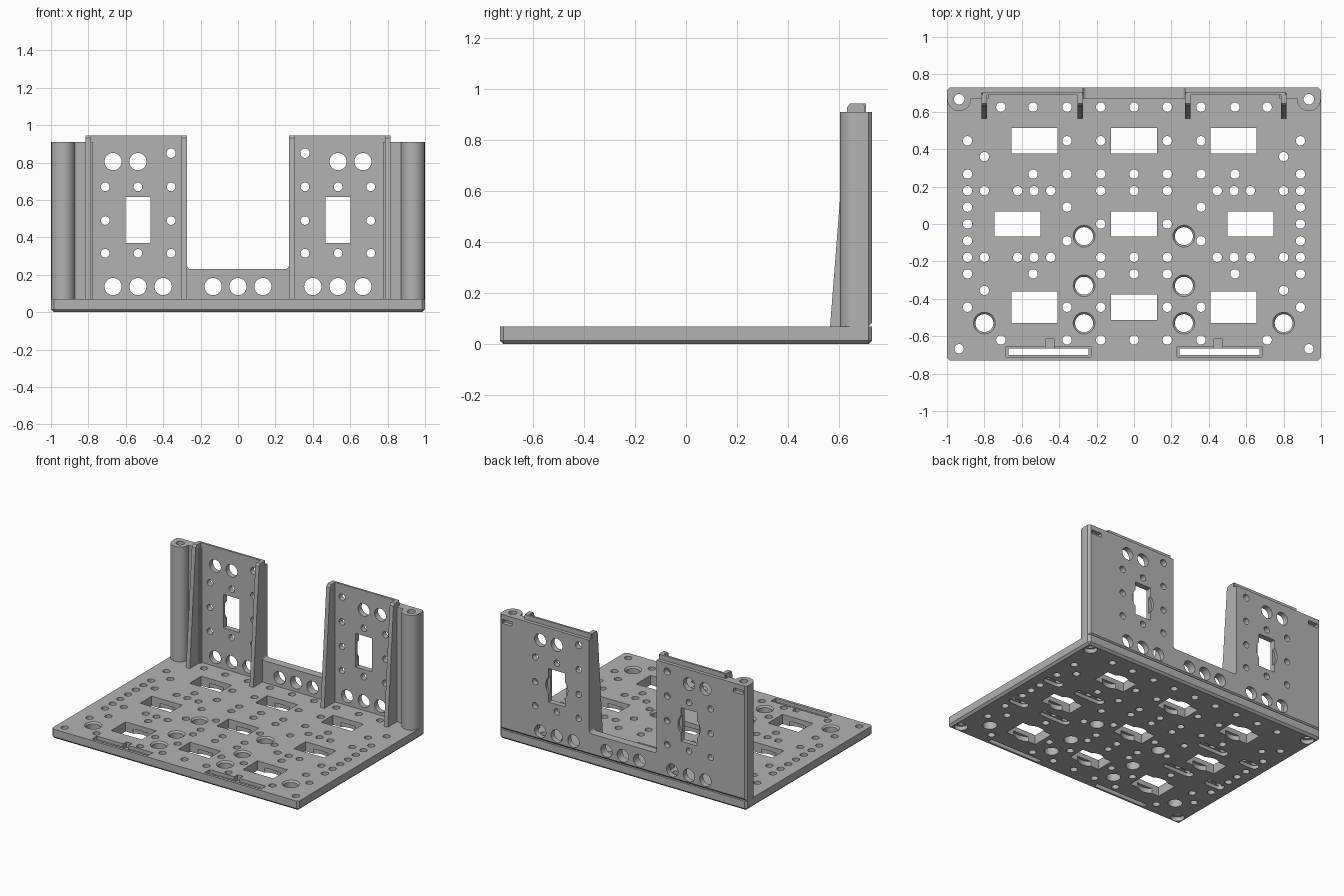
import bpy, bmesh, math
from mathutils import Matrix, Vector

if "Cube" in bpy.data.objects:
    bpy.data.objects.remove(bpy.data.objects["Cube"])

grey = bpy.data.materials.new("plain grey")
grey.use_nodes = True
grey.diffuse_color = (0.45, 0.45, 0.45, 1)
grey.node_tree.nodes["Principled BSDF"].inputs["Base Color"].default_value = (0.45, 0.45, 0.45, 1)


def finish(name, bm):
    bmesh.ops.recalc_face_normals(bm, faces=bm.faces)
    mesh = bpy.data.meshes.new(name)
    bm.to_mesh(mesh)
    bm.free()
    mesh.materials.append(grey)
    obj = bpy.data.objects.new(name, mesh)
    bpy.context.collection.objects.link(obj)
    return obj


def add_box(bm, x0, x1, y0, y1, z0, z1):
    size = Matrix.Diagonal((x1 - x0, y1 - y0, z1 - z0, 1))
    mid = Matrix.Translation(((x0 + x1) / 2, (y0 + y1) / 2, (z0 + z1) / 2))
    bmesh.ops.create_cube(bm, size=1, matrix=mid @ size)


def add_rod(bm, start, end, r0, r1=None, sides=32):
    a, b = Vector(start), Vector(end)
    turn = (b - a).to_track_quat('Z', 'Y').to_matrix().to_4x4()
    bmesh.ops.create_cone(bm, cap_ends=True, segments=sides, radius1=r0,
                          radius2=r1 or r0, depth=(b - a).length,
                          matrix=Matrix.Translation((a + b) / 2) @ turn)


def add_prism(bm, points, push):
    face = bm.faces.new([bm.verts.new(p) for p in points])
    new = bmesh.ops.extrude_face_region(bm, geom=[face])["geom"]
    bmesh.ops.translate(bm, vec=push, verts=[v for v in new if isinstance(v, bmesh.types.BMVert)])


def cut(obj, bm):
    cutter = finish("cutter", bm)
    cutter.hide_render = True
    mod = obj.modifiers.new("holes", 'BOOLEAN')
    mod.operation = 'DIFFERENCE'
    mod.solver = 'EXACT'
    mod.use_self = True
    mod.object = cutter
    bpy.context.view_layer.objects.active = obj
    bpy.ops.object.modifier_apply(modifier=mod.name)
    bpy.data.objects.remove(cutter)


def mirrored(values):
    return sorted({s * v for v in values for s in (-1, 1)})


def arc(cx, cy, r, a0, a1, n):
    steps = [math.radians(a0 + (a1 - a0) * i / n) for i in range(n + 1)]
    return [(cx + r * math.cos(a), cy + r * math.sin(a)) for a in steps]


TOP, BACK, SMALL, BIG, EDGE = 0.07, 0.73, 0.025, 0.048, 0.015
POST = (0.935, 0.667)

# Base plate with chamfered lower rim and corners
bm = bmesh.new()
add_box(bm, -1, 1, -BACK, BACK, 0, TOP)
rim = [e for e in bm.edges if not all(v.co.z > 0.01 for v in e.verts)]
bmesh.ops.bevel(bm, geom=rim, offset=EDGE, segments=1, affect='EDGES')
base = finish("base_plate", bm)

# Through holes of the base: rows of small holes as y -> x distances
inner = [0, 0.178]
rows = {
    0.625: inner + [0.358, 0.54, 0.712], 0.445: [0.178, 0.358, 0.89],
    0.36: [0.80], 0.267: inner + [0.358, 0.54, 0.89],
    0.178: inner + [0.445, 0.535, 0.622, 0.80, 0.89],
    0.09: [0.358, 0.89], 0: [0.178, 0.89], -0.09: [0.358, 0.89],
    -0.178: inner + [0.445, 0.535, 0.622, 0.80, 0.89],
    -0.267: inner + [0.54, 0.89], -0.355: [0.80],
    -0.445: [0.178, 0.358, 0.89], -0.62: inner + [0.358, 0.712],
    -0.667: [0.935],
}
big_holes = [(0.267, -0.065), (0.267, -0.33), (0.267, -0.53), (0.80, -0.53)]
windows = [(0, 0.445, 0.067), (0.533, 0.445, 0.067), (0, 0, 0.067),
           (0.622, 0, 0.067), (0, -0.445, 0.067), (0.533, -0.445, 0.083)]
bm = bmesh.new()
pockets = bmesh.new()
for y, xs in rows.items():
    for x in mirrored(xs):
        add_rod(bm, (x, y, -0.1), (x, y, 0.2), SMALL, sides=24)
for px, y in big_holes:
    for x in mirrored([px]):
        add_rod(bm, (x, y, -0.1), (x, y, 0.2), BIG)
        add_rod(pockets, (x, y, TOP - 0.014), (x, y, TOP + 0.002), BIG - 0.002, 0.06)
for px, y, half in windows:
    for x in mirrored([px]):
        add_box(bm, x - 0.123, x + 0.123, y - half, y + half, -0.1, 0.2)
        add_rod(pockets, (x, y, -0.01), (x, y, 0.035), half + 0.022)
for s in (-1, 1):
    add_rod(bm, (s * POST[0], POST[1], -0.1), (s * POST[0], POST[1], 0.2), 0.028)
    # Long slots near the front edge with a stepped rim and a notch
    x = s * 0.457
    add_box(bm, x - 0.215, x + 0.215, -0.70, -0.665, -0.1, 0.2)
    add_box(pockets, x - 0.227, x + 0.227, -0.71, -0.655, 0.045, 0.1)
    add_box(pockets, s * 0.45 - 0.022, s * 0.45 + 0.022, -0.68, -0.615, 0.03, 0.1)
    for y in (-POST[1], POST[1]):
        add_rod(pockets, (s * POST[0], y, -0.01), (s * POST[0], y, 0.03), 0.045)
    # Shallow grooves underneath, joining neighbouring holes
    for y in (-0.178, 0.178):
        for x, half in ((s * 0.533, 0.09), (s * 0.845, 0.045)):
            outline = arc(x + half, y, 0.03, -90, 90, 8) + arc(x - half, y, 0.03, 90, 270, 8)
            add_prism(pockets, [(u, v, -0.01) for u, v in outline], (0, 0, 0.035))
cut(base, bm)
cut(base, pockets)

# Back wall: one outline with a wide rounded gap in the middle
bm = bmesh.new()
right = [(1, TOP), (1, 0.91), (0.272, 0.91)] + arc(0.252, 0.25, 0.02, 0, -90, 6)
outline = right + [(-x, z) for x, z in reversed(right)]
add_prism(bm, [(x, 0.67, z) for x, z in outline], (0, BACK - 0.67, 0))
corners = [e for e in bm.edges if all(abs(v.co.x) > 0.99 and v.co.y > 0.72 for v in e.verts)]
bmesh.ops.bevel(bm, geom=corners, offset=EDGE, segments=1, affect='EDGES')
wall = finish("back_wall", bm)

# Wall holes: rows of height -> x distances
bm = bmesh.new()
pockets = bmesh.new()
wall_rows = [(0.85, SMALL, [0.358]), (0.805, 0.046, [0.535, 0.668]),
             (0.67, 0.023, [0.358, 0.535, 0.71]), (0.49, 0.023, [0.358, 0.71]),
             (0.315, 0.023, [0.358, 0.535, 0.71]),
             (0.137, 0.046, [0, 0.133, 0.40, 0.535, 0.668])]
for z, r, xs in wall_rows:
    for x in mirrored(xs):
        add_rod(bm, (x, 0.5, z), (x, 0.9, z), r)
for s in (-1, 1):
    x = s * 0.535
    add_box(bm, x - 0.066, x + 0.066, 0.5, 0.9, 0.37, 0.615)
    add_rod(bm, (s * POST[0], POST[1], -0.1), (s * POST[0], POST[1], 1.1), 0.028)
    add_rod(pockets, (x, 0.71, 0.492), (x, 0.8, 0.492), 0.09)
    add_box(pockets, x - 0.24, x + 0.24, 0.6, 0.69, 0, 1)
    # Fastener pocket at the top outer corner
    add_box(pockets, s * 0.935 - 0.04, s * 0.935 + 0.04, 0.64, 0.8, 0.845, 0.875)
cut(wall, bm)
cut(wall, pockets)

for side, s in (("left", 1), ("right", -1)):
    # Round corner post merging into the wall
    bm = bmesh.new()
    outline = arc(s * POST[0], POST[1], 0.0635, 180, 360, 24)
    outline += [(s * POST[0] + 0.0635, 0.70), (s * POST[0] - 0.0635, 0.70)]
    add_prism(bm, [(x, y, TOP) for x, y in outline], (0, 0, 0.91 - TOP))
    post = finish(side + "_corner_post", bm)
    bm = bmesh.new()
    add_rod(bm, (s * POST[0], POST[1], -0.1), (s * POST[0], POST[1], 1.1), 0.028)
    cut(post, bm)

    # Tapered ribs on both edges of the panel
    for name, x in (("inner", 0.272), ("outer", 0.786)):
        bm = bmesh.new()
        shape = [(0.565, TOP), (0.70, TOP), (0.70, 0.935), (0.69, 0.945),
                 (0.645, 0.945), (0.632, 0.93)]
        add_prism(bm, [(s * x, y, z) for y, z in shape], (s * 0.03, 0, 0))
        finish(side + "_" + name + "_rib", bm)

    # Raised lip along the panel top
    bm = bmesh.new()
    add_box(bm, min(s * 0.275, s * 0.81), max(s * 0.275, s * 0.81), 0.69, 0.705, 0.90, 0.945)
    finish(side + "_panel_lip", bm)

# Smooth round surfaces, keep edges crisp
bpy.ops.object.select_all(action='DESELECT')
for obj in bpy.context.collection.objects:
    if obj.type == 'MESH' and grey.name in obj.data.materials:
        obj.select_set(True)
        bpy.context.view_layer.objects.active = obj
bpy.ops.object.shade_smooth_by_angle(angle=math.radians(30))
